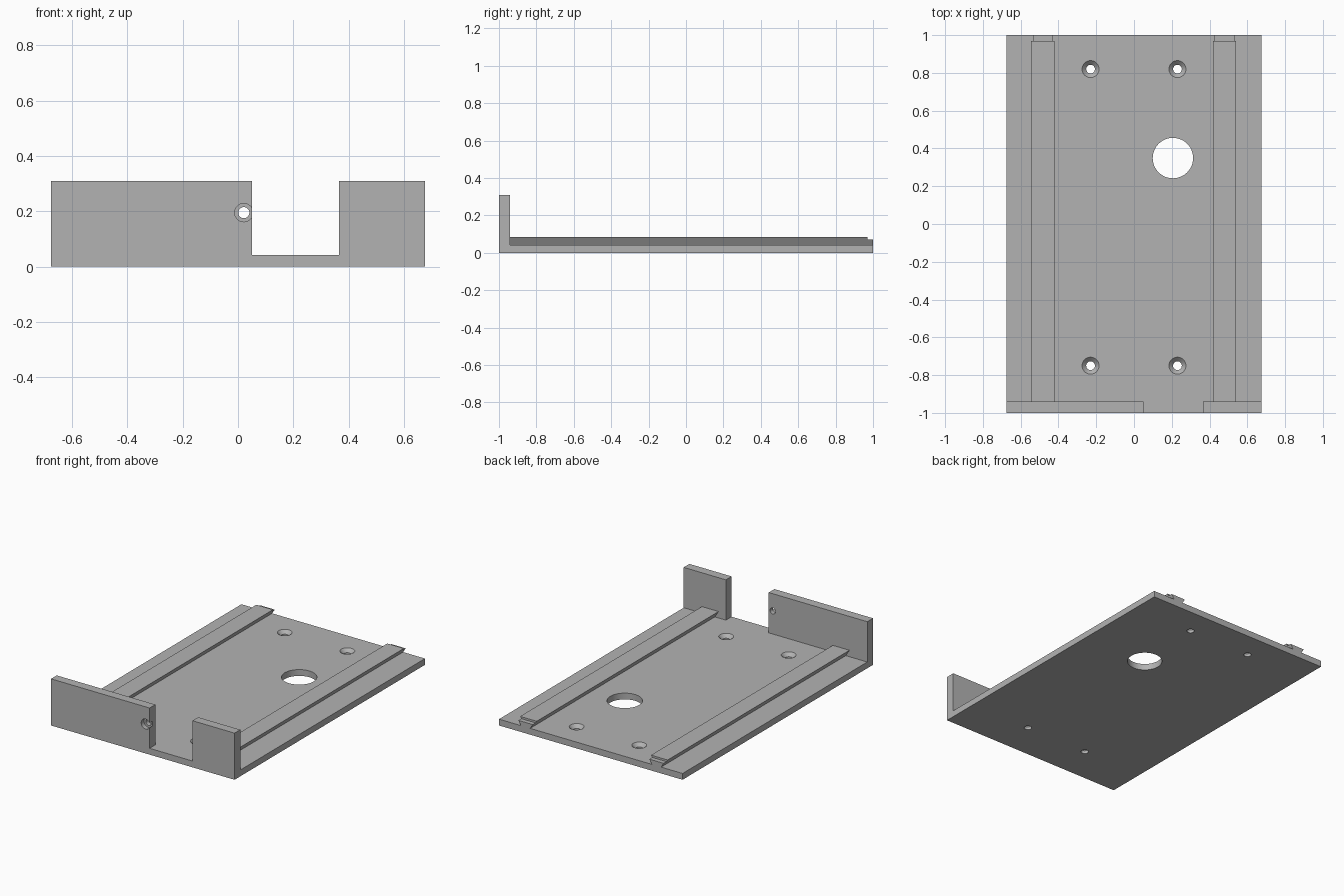
import bpy
import bmesh
from math import radians
from mathutils import Matrix, Vector

cube = bpy.data.objects.get("Cube")
if cube:
    bpy.data.objects.remove(cube, do_unlink=True)

HALF_W, PLATE_T, WALL_T, WALL_H = 0.675, 0.042, 0.06, 0.31
WALL_Y = -1 + WALL_T

grey = bpy.data.materials.new("plain grey")
grey.use_nodes = True
color = (0.45, 0.45, 0.45, 1)
grey.diffuse_color = color
grey.node_tree.nodes["Principled BSDF"].inputs["Base Color"].default_value = color


def make_object(name, bm):
    bmesh.ops.recalc_face_normals(bm, faces=bm.faces)
    mesh = bpy.data.meshes.new(name)
    bm.to_mesh(mesh)
    bm.free()
    mesh.materials.append(grey)
    obj = bpy.data.objects.new(name, mesh)
    bpy.context.collection.objects.link(obj)
    return obj


def extrude_profile(name, points, along):
    """Extrude a closed profile of 3D points along a vector."""
    bm = bmesh.new()
    face = bm.faces.new([bm.verts.new(p) for p in points])
    result = bmesh.ops.extrude_face_region(bm, geom=[face], use_keep_orig=True)
    moved = [v for v in result["geom"] if isinstance(v, bmesh.types.BMVert)]
    bmesh.ops.translate(bm, verts=moved, vec=Vector(along))
    return make_object(name, bm)


def turned_cutter(name, profile, place):
    """Revolve (radius, height) steps into a closed cutter and place it."""
    bm = bmesh.new()
    n = 48
    rings = []
    for r, h in profile:
        ring = bmesh.ops.create_circle(bm, segments=n, radius=r,
                                       matrix=Matrix.Translation((0, 0, h)))
        rings.append(ring["verts"])
    for a, b in zip(rings, rings[1:]):
        for i in range(n):
            j = (i + 1) % n
            bm.faces.new((a[i], a[j], b[j], b[i]))
    bm.faces.new(rings[0])
    bm.faces.new(rings[-1])
    bm.transform(place)
    return make_object(name, bm)


def cut(target, cutter):
    cutter.hide_render = True
    mod = target.modifiers.new("cut", "BOOLEAN")
    mod.operation, mod.solver, mod.object = "DIFFERENCE", "EXACT", cutter
    bpy.ops.object.select_all(action="DESELECT")
    bpy.context.view_layer.objects.active = target
    target.select_set(True)
    bpy.ops.object.modifier_apply(modifier=mod.name)
    bpy.data.objects.remove(cutter, do_unlink=True)


# Plate with upright front wall, one L-shaped section
section = [(-1, 0), (1, 0), (1, PLATE_T), (WALL_Y, PLATE_T), (WALL_Y, WALL_H), (-1, WALL_H)]
tray = extrude_profile("base_plate_and_wall",
                       [(-HALF_W, y, z) for y, z in section], (2 * HALF_W, 0, 0))

# Gap in the front wall
gap = [(0.05, PLATE_T), (0.365, PLATE_T), (0.365, 0.4), (0.05, 0.4)]
cut(tray, extrude_profile("gap_cutter", [(x, -1.1, z) for x, z in gap], (0, 0.2, 0)))

# Large round opening
cut(tray, turned_cutter("opening_cutter", [(0.107, -0.1), (0.107, 0.1)],
                        Matrix.Translation((0.206, 0.349, 0))))

# Countersunk screw holes
screw = [(0.023, -0.1), (0.023, PLATE_T - 0.022), (0.045, PLATE_T), (0.045, 0.1)]
for x in (-0.23, 0.23):
    for y in (-0.75, 0.82):
        cut(tray, turned_cutter("screw_cutter", screw, Matrix.Translation((x, y, 0))))

# Counterbored hole through the wall
bore = [(0.033, -0.1), (0.033, 0.03), (0.02, 0.03), (0.02, 0.1)]
cut(tray, turned_cutter("bore_cutter", bore,
                        Matrix.Translation((0.021, -1, 0.195)) @ Matrix.Rotation(radians(-90), 4, "X")))

# Dovetail rails, wider at the top, with a lowered rear end
RAIL_TOP, STEP_Z, STEP_Y = 0.085, 0.072, 0.97
FOOT, HEAD = 0.034, 0.061


def half_width(z):
    return FOOT + (HEAD - FOOT) * (z - PLATE_T) / (RAIL_TOP - PLATE_T)


def rail_piece(name, cx, top, y0, y1):
    h = half_width(top)
    pts = [(cx - FOOT, y0, PLATE_T), (cx + FOOT, y0, PLATE_T),
           (cx + h, y0, top), (cx - h, y0, top)]
    return extrude_profile(name, pts, (0, y1 - y0, 0))


parts = [tray]
for side, cx in (("right", -0.483), ("left", 0.48)):
    parts.append(rail_piece(side + "_rail", cx, RAIL_TOP, WALL_Y, STEP_Y))
    parts.append(rail_piece(side + "_rail_end", cx, STEP_Z, STEP_Y, 1))

# Smooth the round holes, keep every corner sharp
bpy.ops.object.select_all(action="DESELECT")
for obj in parts:
    obj.select_set(True)
bpy.context.view_layer.objects.active = tray
bpy.ops.object.shade_smooth_by_angle(angle=radians(30))
